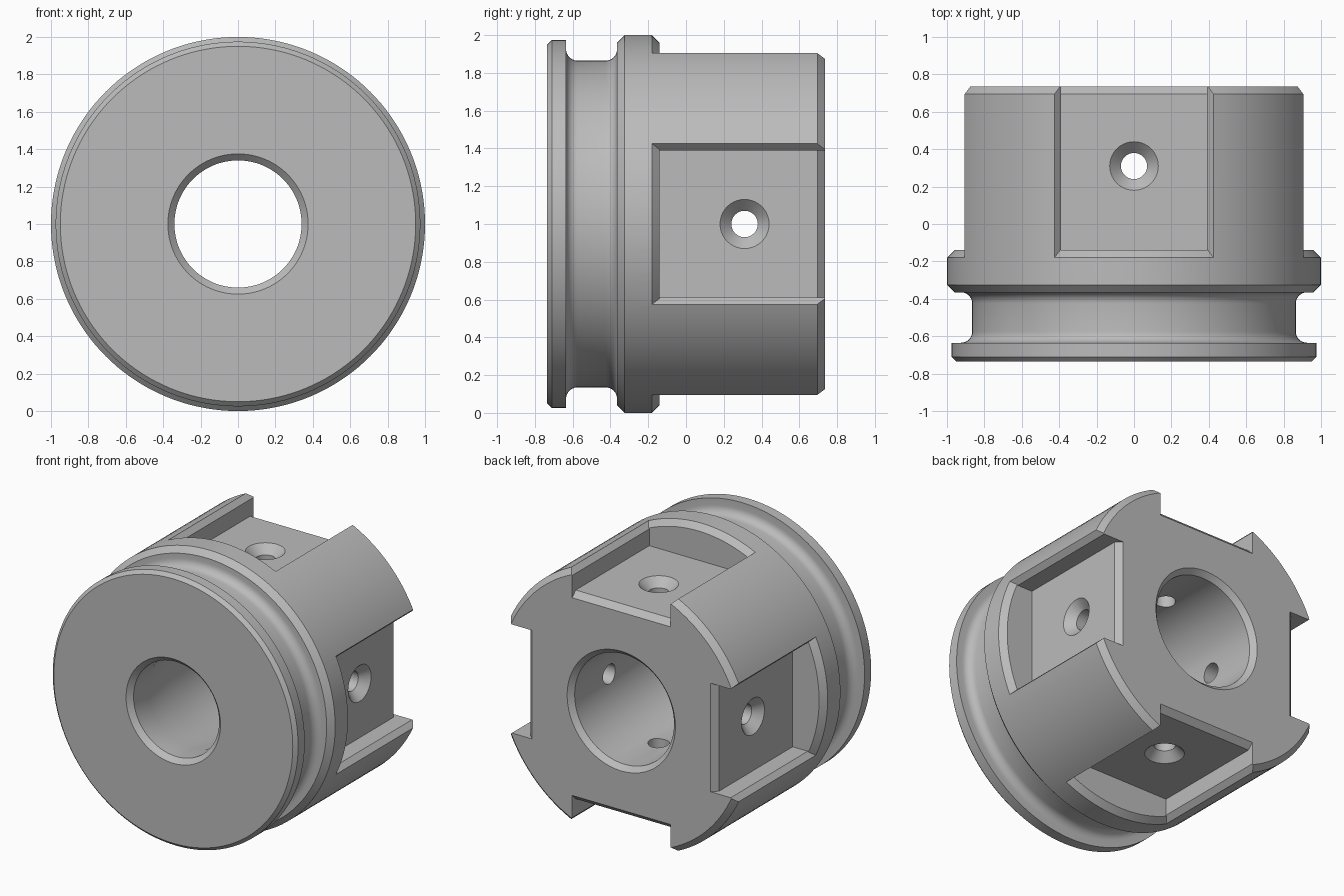
import bpy, bmesh, math
from mathutils import Matrix, Vector

cube = bpy.data.objects.get("Cube")
if cube:
    bpy.data.objects.remove(cube, do_unlink=True)

steel = bpy.data.materials.new("grey_steel")
steel.use_nodes = True
GREY = (0.5, 0.5, 0.5, 1)
steel.diffuse_color = GREY
steel.node_tree.nodes["Principled BSDF"].inputs["Base Color"].default_value = GREY


def finish(name, bm):
    bmesh.ops.remove_doubles(bm, verts=bm.verts, dist=1e-5)
    bmesh.ops.recalc_face_normals(bm, faces=bm.faces)
    mesh = bpy.data.meshes.new(name)
    bm.to_mesh(mesh)
    bm.free()
    mesh.materials.append(steel)
    obj = bpy.data.objects.new(name, mesh)
    bpy.context.collection.objects.link(obj)
    return obj


def lathe(name, profile, axis, steps):
    """Revolve a closed loop of (distance along axis, radius)."""
    bm = bmesh.new()
    axis = Vector(axis)
    verts = [bm.verts.new(axis * a + Vector((r, 0, 0))) for a, r in profile]
    edges = [bm.edges.new((v, verts[i - 1])) for i, v in enumerate(verts)]
    bmesh.ops.spin(bm, geom=verts + edges, cent=(0, 0, 0), axis=axis,
                   angle=math.tau, steps=steps, use_merge=True)
    bmesh.ops.dissolve_degenerate(bm, dist=1e-6, edges=bm.edges)
    return finish(name, bm)


def prism(name, points, depth):
    """Extrude a closed loop of 3D points by a vector."""
    bm = bmesh.new()
    face = bm.faces.new([bm.verts.new(p) for p in points])
    new = bmesh.ops.extrude_face_region(bm, geom=[face])["geom"]
    bmesh.ops.translate(bm, vec=depth, verts=[g for g in new if isinstance(g, bmesh.types.BMVert)])
    return finish(name, bm)


def boolean(target, cutter, operation):
    mod = target.modifiers.new("cut", "BOOLEAN")
    mod.operation, mod.object, mod.solver = operation, cutter, "EXACT"
    graph = bpy.context.evaluated_depsgraph_get()
    mesh = bpy.data.meshes.new_from_object(target.evaluated_get(graph))
    target.modifiers.clear()
    target.data = mesh


def fillet(cy, cr, radius, start):
    """Quarter arc of the groove profile."""
    angles = [math.radians(start + 15 * i) for i in range(7)]
    return [(cy + radius * math.cos(a), cr + radius * math.sin(a)) for a in angles]


# Turned body: front disc, rounded groove, main barrel and stepped bore
FRONT, BACK, MID = -0.735, 0.735, 1.0
profile = [(FRONT, 0.375), (FRONT, 0.95), (FRONT + 0.025, 0.975), (-0.635, 0.975)]
profile += fillet(-0.575, 0.925, 0.06, 180)
profile += fillet(-0.425, 0.925, 0.06, 270)
profile += [(-0.365, 0.96), (-0.325, 1.0), (BACK - 0.04, 1.0), (BACK, 0.96),
            (BACK, 0.43), (BACK - 0.035, 0.395), (-0.25, 0.395),
            (-0.535, 0.34), (FRONT + 0.035, 0.34)]
body = lathe("turned_body", profile, (0, 1, 0), 144)

# Pocket cutter: chamfered slot section limited by a conical front wall
FLOOR, HALF = 0.75, 0.39
side = [(HALF, FLOOR), (HALF, 0.87), (HALF + 0.33, 1.2)]
section = side + [(-x, z) for x, z in reversed(side)]
pocket = prism("pocket_cutter", [(x, -0.6, z) for x, z in section], (0, 1.5, 0))
limit = lathe("pocket_limit", [(1.2, 0.3), (1.2, 1.6), (-0.78, 1.6), (-0.14, 0.96), (-0.14, 0.3)],
              (0, 1, 0), 144)
boolean(pocket, limit, "INTERSECT")

# Bevel at the open end of the pocket floor
lip = prism("pocket_lip_cutter",
            [(-HALF, BACK - 0.05, FLOOR + 0.01), (-HALF, BACK + 0.05, FLOOR + 0.01),
             (-HALF, BACK + 0.05, FLOOR - 0.09)], (2 * HALF, 0, 0))

# Countersunk screw hole into the bore
screw = lathe("screw_cutter", [(0.2, 0), (0.2, 0.07), (FLOOR - 0.06, 0.07), (FLOOR, 0.13),
                               (FLOOR + 0.1, 0.13), (FLOOR + 0.1, 0)], (0, 0, 1), 40)
screw.data.transform(Matrix.Translation((0, 0.31, 0)))

# Four pockets around the barrel
for quarter in range(4):
    for cutter in (pocket, lip, screw):
        cutter.matrix_world = Matrix.Rotation(quarter * math.pi / 2, 4, "Y")
        bpy.context.view_layer.update()
        boolean(body, cutter, "DIFFERENCE")

for helper in (pocket, limit, lip, screw):
    bpy.data.objects.remove(helper, do_unlink=True)

# Stand the part on the ground
body.data.transform(Matrix.Translation((0, 0, MID)))
body.data.materials.clear()
body.data.materials.append(steel)
for obj in bpy.context.selected_objects:
    obj.select_set(False)
bpy.context.view_layer.objects.active = body
body.select_set(True)
bpy.ops.object.shade_smooth_by_angle(angle=math.radians(20))
